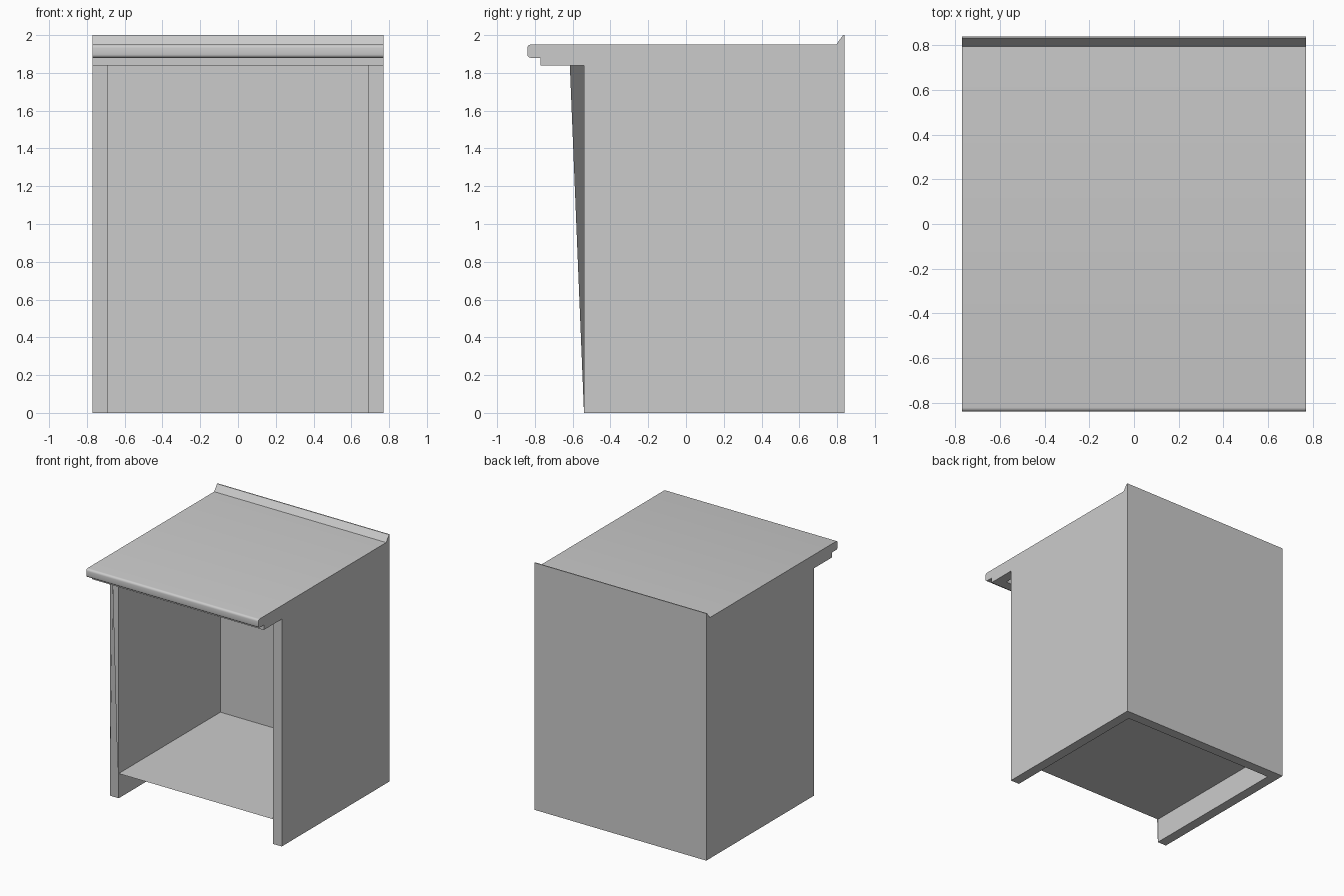
import bpy, bmesh

if "Cube" in bpy.data.objects:
    bpy.data.objects.remove(bpy.data.objects["Cube"])


def make_mesh(name, verts, faces):
    me = bpy.data.meshes.new(name)
    me.from_pydata(verts, [], faces)
    ob = bpy.data.objects.new(name, me)
    bpy.context.collection.objects.link(ob)
    return ob


def prism(name, profile, x0, x1):
    """Extrude a (y, z) profile along x."""
    n = len(profile)
    verts = [(x, y, z) for x in (x0, x1) for y, z in profile]
    faces = [tuple(range(n)), tuple(range(n, 2 * n))]
    faces += [(i, (i + 1) % n, (i + 1) % n + n, i + n) for i in range(n)]
    ob = make_mesh(name, verts, faces)
    bm = bmesh.new()
    bm.from_mesh(ob.data)
    bmesh.ops.recalc_face_normals(bm, faces=bm.faces)
    bm.to_mesh(ob.data)
    bm.free()
    return ob


def box(name, x, y, z):
    return prism(name, [(y[0], z[0]), (y[1], z[0]), (y[1], z[1]), (y[0], z[1])], *x)


W, IN = 0.77, 0.69            # outer and inner half widths
FRONT, BACK = -0.54, 0.84     # carcass depth
RAIL, TOP = 1.84, 1.88        # underside of rail, underside of worktop

# Side panels with a short arm reaching forward under the worktop
side = [(FRONT, 0), (BACK, 0), (BACK, TOP), (-0.69, TOP), (-0.69, RAIL), (FRONT, RAIL)]
prism("left_side_panel", side, -W, -IN)
prism("right_side_panel", side, IN, W)

# Facing strip of the left panel, flaring forward at its upper inner corner
make_mesh("left_facing_strip",
          [(-W, FRONT, 0), (-IN, FRONT, 0), (-IN, -0.615, RAIL), (-W, FRONT, RAIL)],
          [(0, 1, 2, 3)])

# Back panel and thin floor sheet
box("back_panel", (-IN, IN), (0.76, BACK), (0, TOP))
make_mesh("cabinet_floor",
          [(-IN, FRONT, 0.2), (IN, FRONT, 0.2), (IN, 0.76, 0.2), (-IN, 0.76, 0.2)],
          [(0, 1, 2, 3)])

# Rails carrying the worktop
box("front_rail", (-W, W), (-0.77, -0.69), (RAIL, TOP))
box("inner_rail", (-IN, IN), (-0.615, FRONT), (RAIL, TOP))

# Worktop with rounded front edges
worktop = box("worktop", (-W, W), (-0.84, 0.84), (TOP, 1.95))
bm = bmesh.new()
bm.from_mesh(worktop.data)
edges = [e for e in bm.edges
         if all(v.co.y < -0.8 for v in e.verts) and abs(e.verts[0].co.x - e.verts[1].co.x) > 1]
bmesh.ops.bevel(bm, geom=edges, offset=0.018, segments=4, profile=0.5, affect='EDGES')
bm.to_mesh(worktop.data)
bm.free()
bpy.context.view_layer.objects.active = worktop
worktop.select_set(True)
bpy.ops.object.shade_smooth_by_angle()

# Sloped upstand along the rear edge
prism("rear_upstand", [(0.795, 1.95), (0.84, 1.95), (0.84, 2.0), (0.832, 2.0)], -W, W)
